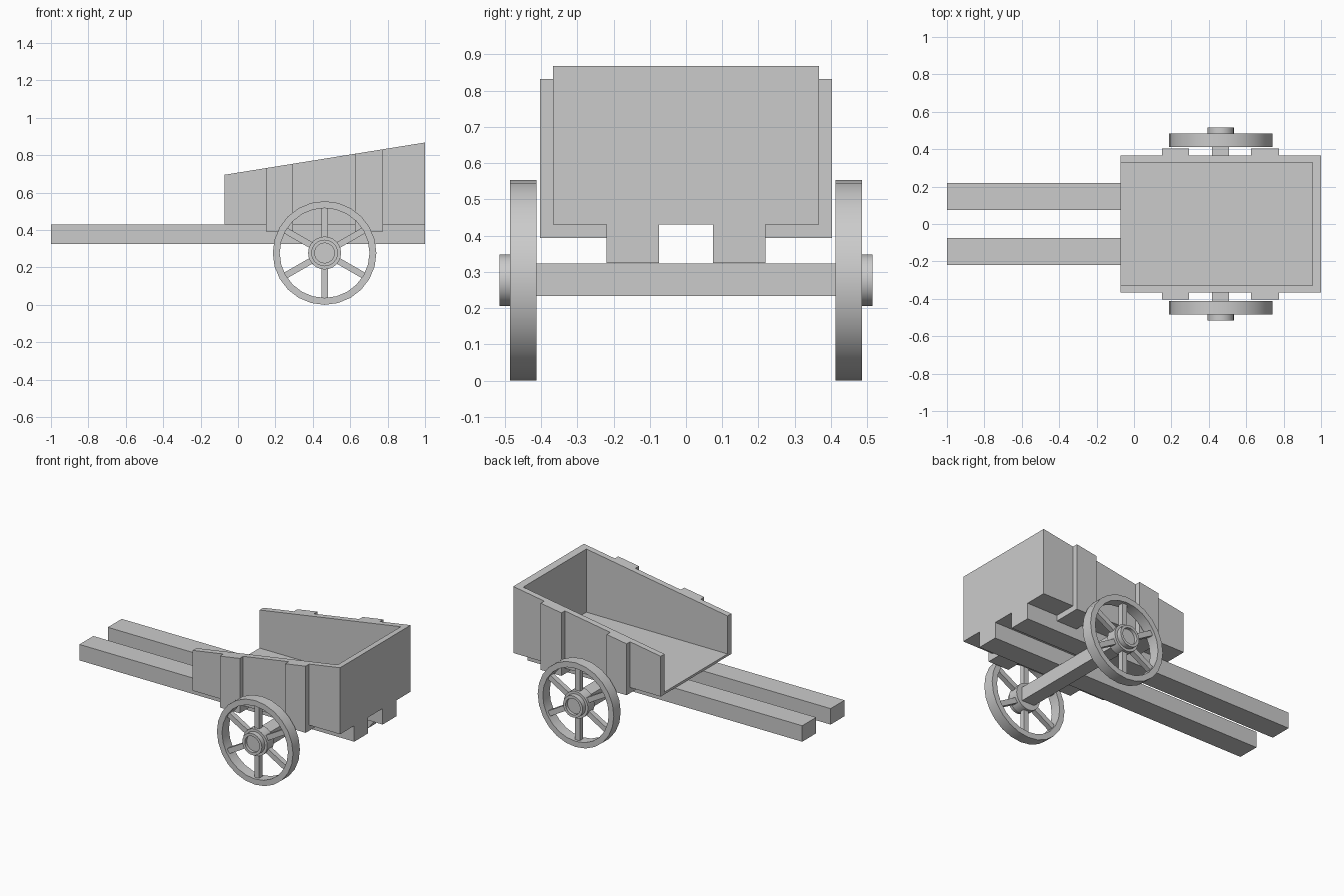
import bpy, bmesh, math

if "Cube" in bpy.data.objects:
    bpy.data.objects.remove(bpy.data.objects["Cube"])

WX, WZ = 0.463, 0.277          # wheel centre


def top_z(x):
    """Height of the sloping top edge of the cart sides."""
    return 0.695 + (x + 0.073) * 0.161


def finish(name, bm, smooth=False):
    bmesh.ops.recalc_face_normals(bm, faces=bm.faces)
    me = bpy.data.meshes.new(name)
    bm.to_mesh(me)
    bm.free()
    ob = bpy.data.objects.new(name, me)
    bpy.context.collection.objects.link(ob)
    if smooth:
        bpy.ops.object.select_all(action='DESELECT')
        bpy.context.view_layer.objects.active = ob
        ob.select_set(True)
        bpy.ops.object.shade_smooth_by_angle(angle=math.radians(30))
    return ob


def prism(name, bottom, top):
    """Solid between two matching outlines."""
    bm = bmesh.new()
    lo = [bm.verts.new(p) for p in bottom]
    hi = [bm.verts.new(p) for p in top]
    bm.faces.new(lo)
    bm.faces.new(hi)
    n = len(lo)
    for i in range(n):
        j = (i + 1) % n
        bm.faces.new((lo[i], lo[j], hi[j], hi[i]))
    return finish(name, bm)


def box(name, x0, x1, y0, y1, z0, z1):
    plan = [(x0, y0), (x1, y0), (x1, y1), (x0, y1)]
    return prism(name, [(x, y, z0) for x, y in plan], [(x, y, z1) for x, y in plan])


def lathe(name, profile, segs, closed):
    """Revolve (radius, y) points around the wheel axis."""
    bm = bmesh.new()
    rings = []
    for i in range(segs):
        a = 2 * math.pi * i / segs
        rings.append([bm.verts.new((WX + r * math.cos(a), y, WZ + r * math.sin(a)))
                      for r, y in profile])
    m = len(profile)
    for i in range(segs):
        a, b = rings[i], rings[(i + 1) % segs]
        for k in range(m if closed else m - 1):
            l = (k + 1) % m
            bm.faces.new((a[k], b[k], b[l], a[l]))
    if not closed:
        bm.faces.new([r[0] for r in rings])
        bm.faces.new([r[-1] for r in rings])
    return finish(name, bm, True)


# Cart walls: U-shaped plan, open toward the shafts, with sloping top
u_plan = [(-0.073, -0.367), (1, -0.367), (1, 0.367), (-0.073, 0.367),
          (-0.073, 0.328), (0.955, 0.328), (0.955, -0.328), (-0.073, -0.328)]
prism("cart_walls", [(x, y, 0.43) for x, y in u_plan],
      [(x, y, top_z(x)) for x, y in u_plan])
box("cart_floor", -0.073, 0.955, -0.328, 0.328, 0.43, 0.445)

# Axle beam
box("axle", WX - 0.046, WX + 0.046, -0.43, 0.43, 0.233, 0.323)

for s, side in ((-1, "right"), (1, "left")):
    # Long shaft
    box("shaft_" + side, -1, 1, s * 0.075, s * 0.22, 0.325, 0.43)

    # L-shaped side braces, hooked under the floor to the shaft
    for x0, x1, pos in ((0.15, 0.295, "front"), (0.625, 0.775, "rear")):
        def outline(x):
            return [(x, s * 0.22, 0.393), (x, s * 0.403, 0.393), (x, s * 0.403, top_z(x)),
                    (x, s * 0.367, top_z(x)), (x, s * 0.367, 0.43), (x, s * 0.22, 0.43)]
        prism(f"brace_{pos}_{side}", outline(x0), outline(x1))

    # Wheel rim and hub with recessed cap
    lathe("wheel_rim_" + side, [(0.277, s * 0.413), (0.277, s * 0.485),
                                (0.24, s * 0.485), (0.24, s * 0.413)], 24, True)
    lathe("wheel_hub_" + side, [(0.088, s * 0.415), (0.088, s * 0.483), (0.071, s * 0.483),
                                (0.071, s * 0.515), (0.053, s * 0.515), (0.053, s * 0.495)],
          24, False)

    # Six spokes
    for i in range(6):
        a = math.radians(30 + 60 * i)
        c, d = math.cos(a), math.sin(a)

        def section(r):
            return [(WX + r * c - w * d, s * y, WZ + r * d + w * c)
                    for w, y in ((-0.017, 0.432), (0.017, 0.432), (0.017, 0.466), (-0.017, 0.466))]
        prism(f"spoke_{i + 1}_{side}", section(0.08), section(0.25))
